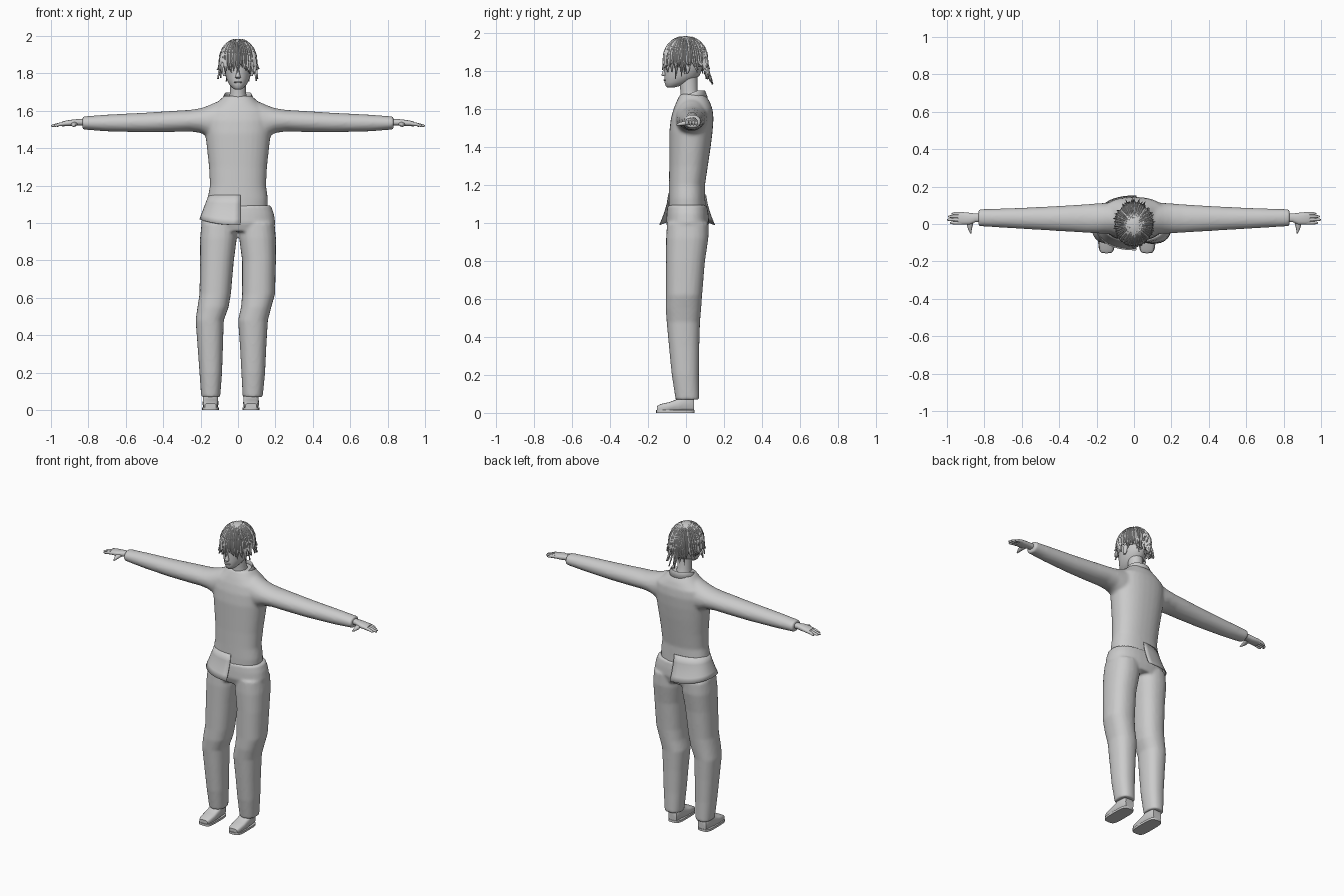
import bpy, bmesh, math, random
from math import sin, cos, pi, radians
from mathutils import Vector

if "Cube" in bpy.data.objects:
    bpy.data.objects.remove(bpy.data.objects["Cube"])

random.seed(4)
grey = bpy.data.materials.new("plain grey")
grey.diffuse_color = (0.6, 0.6, 0.6, 1)
grey.use_nodes = True
grey.node_tree.nodes["Principled BSDF"].inputs["Base Color"].default_value = grey.diffuse_color
AXES = {'z': (2, 0, 1), 'x': (0, 1, 2), 'y': (1, 0, 2)}


def add_loft(bm, sections, axis='z', n=24, power=2.0):
    """Closed loft of rings; a section is (position, a0, a1, b0, b1)."""
    ip, ia, ib = AXES[axis]
    rings = []
    for p, a0, a1, b0, b1 in sections:
        ring = []
        for i in range(n):
            c, s = cos(2 * pi * i / n), sin(2 * pi * i / n)
            co = [0, 0, 0]
            co[ip] = p
            co[ia] = (a0 + a1) / 2 + (a1 - a0) / 2 * math.copysign(abs(c) ** (2 / power), c)
            co[ib] = (b0 + b1) / 2 + (b1 - b0) / 2 * math.copysign(abs(s) ** (2 / power), s)
            ring.append(bm.verts.new(co))
        rings.append(ring)
    skin(bm, rings, True)
    bm.faces.new(rings[0])
    bm.faces.new(rings[-1])


def skin(bm, rings, closed):
    n = len(rings[0])
    for r, q in zip(rings, rings[1:]):
        for i in range(n if closed else n - 1):
            j = (i + 1) % n
            bm.faces.new((r[i], r[j], q[j], q[i]))


def mirrored(sections):
    return [(-p, *rest) for p, *rest in sections]


def finish(name, bm, angle=50, voxel=0, smooth=0, thick=0):
    bmesh.ops.recalc_face_normals(bm, faces=bm.faces)
    me = bpy.data.meshes.new(name)
    bm.to_mesh(me)
    bm.free()
    ob = bpy.data.objects.new(name, me)
    bpy.context.collection.objects.link(ob)
    me.materials.append(grey)
    bpy.ops.object.select_all(action='DESELECT')
    ob.select_set(True)
    bpy.context.view_layer.objects.active = ob
    bpy.ops.object.shade_smooth_by_angle(angle=radians(angle))
    if voxel:
        m = ob.modifiers.new("blend", 'REMESH')
        m.mode, m.voxel_size, m.use_smooth_shade = 'VOXEL', voxel, True
        s = ob.modifiers.new("soften", 'SMOOTH')
        s.factor, s.iterations = 0.5, smooth
    if thick:
        m = ob.modifiers.new("thickness", 'SOLIDIFY')
        m.thickness = thick
    return ob


# Shirt: torso and sleeves blended into one surface
bm = bmesh.new()
add_loft(bm, [(1.07, -.165, .158, -.092, .105), (1.13, -.163, .16, -.092, .102),
              (1.2, -.15, .15, -.09, .1), (1.3, -.155, .155, -.088, .115),
              (1.4, -.166, .166, -.088, .13), (1.48, -.175, .175, -.088, .14),
              (1.55, -.18, .18, -.08, .145), (1.6, -.17, .17, -.066, .14),
              (1.64, -.115, .115, -.05, .125), (1.68, -.075, .075, -.03, .1)], n=32, power=2.3)
sleeve = [(.06, 1.46, 1.655), (.11, 1.45, 1.65), (.16, 1.46, 1.628), (.2, 1.482, 1.614), (.26, 1.49, 1.605),
          (.35, 1.487, 1.6), (.5, 1.485, 1.59), (.7, 1.49, 1.58), (.832, 1.5, 1.57)]
sleeve = [(x, -.012 - .05 * (1 - x / .832), .08 + .045 * (1 - x / .832) ** 1.5, a, b) for x, a, b in sleeve]
for s in (sleeve, mirrored(sleeve)):
    add_loft(bm, s, 'x')
finish("shirt", bm, voxel=.009, smooth=6)

# Trousers: hips and two uneven legs blended together
bm = bmesh.new()
add_loft(bm, [(.955, -.18, .18, -.09, .11), (1.0, -.198, .2, -.105, .122), (1.05, -.185, .192, -.102, .118),
              (1.095, -.165, .176, -.097, .11)], n=32, power=2.4)
depth = {.07: (-.055, .07), .2: (-.075, .068), .35: (-.09, .07), .48: (-.102, .074), .55: (-.107, .08),
         .62: (-.105, .085), .8: (-.105, .1), .92: (-.105, .118), 1.0: (-.1, .118)}
left = [(.025, .132), (.018, .145), (.01, .152), (0, .16), (.016, .178), (.022, .198), (.022, .203),
        (.006, .203), (.005, .195)]
right = [(-.197, -.095), (-.206, -.085), (-.217, -.08), (-.227, -.076), (-.217, -.05), (-.206, -.038),
         (-.203, -.022), (-.203, -.006), (-.195, -.005)]
for leg in (left, right):
    add_loft(bm, [(z, *x, *y) for (z, y), x in zip(depth.items(), leg)], power=2.3)
finish("trousers", bm, voxel=.009, smooth=4)

# Untucked shirt tail on one side, flaring from the waist
bm = bmesh.new()
rings = []
for t in (0, .3, .6, .8, 1):
    ring = []
    for i in range(25):
        a = radians(-90 - 180 * i / 24)
        c, s = cos(a), sin(a)
        rx = .163 + .047 * t
        ry = .1 + .047 * t ** 1.5
        hem = .99 + .03 * c * c
        ring.append(bm.verts.new((.012 + rx * math.copysign(abs(c) ** .85, c) * 1.04,
                                  .006 + ry * math.copysign(abs(s) ** .85, s), 1.15 + (hem - 1.15) * t)))
    rings.append(ring)
skin(bm, rings, False)
finish("shirt_tail", bm, thick=.004)

# Folded collar with two pointed tips
bm = bmesh.new()
for side in (1, -1):
    inner, fold, edge = [], [], []
    for i in range(13):
        t = i / 12                                   # 0 at the front, 1 at the back
        a = radians(-68 + 158 * t)
        up = 1.648 + .05 * min(1, t * 1.7) ** .8
        tip = max(0, 1 - t * 4)
        for row, rx, ry, z in ((inner, .058, .055, up - .03), (fold, .072, .068, up),
                               (edge, .09, .082, up - .035 - .008 * tip)):
            row.append(bm.verts.new((side * rx * cos(a), .032 + ry * sin(a) - .008 * tip, z)))
    skin(bm, [inner, fold, edge], False)
bmesh.ops.remove_doubles(bm, verts=bm.verts, dist=.0005)
finish("collar", bm, thick=.005)

# Head and neck
bm = bmesh.new()
add_loft(bm, [(1.62, -.06, .06, -.035, .09), (1.66, -.048, .048, -.03, .075), (1.7, -.043, .043, -.03, .06),
              (1.78, -.045, .045, -.04, .06)])
finish("neck", bm)
bm = bmesh.new()
add_loft(bm, [(1.715, -.018, .018, -.1, -.06), (1.722, -.03, .03, -.107, -.03), (1.742, -.048, .048, -.113, .02),
              (1.775, -.064, .064, -.114, .07), (1.82, -.073, .073, -.114, .09), (1.88, -.08, .08, -.115, .1),
              (1.93, -.07, .07, -.1, .09), (1.96, -.04, .04, -.06, .06)])
for x in (-.073, .073):                              # ears
    add_loft(bm, [(1.785, x - .006, x + .006, -.008, .008), (1.8, x - .01, x + .01, -.012, .018),
                  (1.83, x - .012, x + .012, -.012, .024), (1.842, x - .006, x + .006, 0, .015)], n=10)
add_loft(bm, [(1.774, -.012, .012, -.122, -.1), (1.78, -.015, .015, -.131, -.1),
              (1.8, -.009, .009, -.123, -.1), (1.83, -.006, .006, -.117, -.1)], n=10)   # nose
add_loft(bm, [(1.748, -.015, .015, -.116, -.1), (1.753, -.021, .021, -.119, -.1),
              (1.758, -.015, .015, -.116, -.1)], n=10)                                  # lips
finish("head", bm)

# Hair: cap plus tapered locks that follow it and then hang
CENTRE, RX, RY, RZ = Vector((0, -.003, 1.868)), .097, .113, .113
bm = bmesh.new()
bmesh.ops.create_uvsphere(bm, u_segments=28, v_segments=16, radius=1)
bmesh.ops.delete(bm, geom=[v for v in bm.verts if v.co.z < -.15 - .4 * (v.co.y + .3) or
                           (v.co.z < .25 and v.co.y < -.55)], context='VERTS')
for v in bm.verts:
    v.co = CENTRE + Vector((v.co.x * RX, v.co.y * RY, v.co.z * RZ))
finish("hair_cap", bm, thick=-.004)


def add_lock(bm, az, start, end_z, width, flare, sweep):
    rows = []
    for k in range(8):
        t = k / 7
        phi = start + (pi / 2 - start) * min(1, t / .55)
        a = az + sweep * t * t
        drop = max(0, (t - .55) / .45)
        z = CENTRE.z + RZ * cos(phi) - (CENTRE.z - end_z) * drop
        w = width * (min(1, .35 + t * 1.6) if t < .6 else (1 - t) / .4 + .02)
        row = []
        for off, lift in ((-w, .0), (0, .007), (w, .0)):
            r = sin(phi) * (1.0 + flare * drop * drop)
            b = a + off / .1
            x, y = (RX + lift) * r * cos(b), (RY + lift) * r * sin(b)
            row.append(bm.verts.new((x, CENTRE.y + y, z + lift * cos(phi))))
        rows.append(row)
    skin(bm, rows, False)


bm = bmesh.new()
rnd = random.uniform
for layer in range(2):
    for i in range(30):
        az = 2 * pi * (i + .5 * layer) / 30
        front = max(0, -sin(az))
        end = rnd(1.785, 1.83) + .01 * front
        add_lock(bm, az + rnd(-.05, .05), rnd(.25, .5), end, rnd(.011, .016), rnd(-.02, .14) * (1 - .7 * front),
                 rnd(-.12, .2))
for az in (-25, -10, 190, 208):                      # long wisps beside the face
    add_lock(bm, radians(az), .5, rnd(1.75, 1.78), .012, rnd(-.05, .1), 0)
for i in range(10):                                  # nape locks
    add_lock(bm, radians(58 + 7 * i), .4, rnd(1.73, 1.78), .013, rnd(.05, .26), rnd(-.1, .1))
finish("hair_locks", bm, thick=.003)

# Hands: palm, four fingers and a thumb
palm = [(.81, .012, .056, 1.522, 1.556), (.85, .01, .056, 1.522, 1.556), (.88, -.004, .06, 1.518, 1.554),
        (.92, -.004, .064, 1.518, 1.548), (.94, 0, .062, 1.517, 1.542)]
for m, name in ((1, "left_hand"), (-1, "right_hand")):
    bm = bmesh.new()
    add_loft(bm, palm if m > 0 else mirrored(palm), 'x', 16, 2.4)
    for y, tip in ((.006, .985), (.023, 1.0), (.04, .994), (.055, .975)):
        f = [(.92, y - .009, y + .009, 1.522, 1.544), (.955, y - .009, y + .009, 1.518, 1.537),
             (tip - .01, y - .007, y + .007, 1.514, 1.529), (tip, y - .003, y + .003, 1.516, 1.523)]
        add_loft(bm, f if m > 0 else mirrored(f), 'x', 10)
    thumb = [(.02, .855, .89, 1.518, 1.545), (-.01, .863, .893, 1.514, 1.538), (-.035, .868, .884, 1.512, 1.53),
             (-.05, .869, .876, 1.514, 1.522)]
    add_loft(bm, [(y, *sorted((m * a, m * b)), c, d) for y, a, b, c, d in thumb], 'y', 10)
    finish(name, bm)

# Shoes: flat soled, low at the toe, with a sole edge
for name, cx in (("left_shoe", .07), ("right_shoe", -.147)):
    bm = bmesh.new()
    add_loft(bm, [(y, cx - w, cx + w, .008, h) for y, w, h in
                  ((-.152, .03, .036), (-.135, .038, .046), (-.09, .042, .056), (-.04, .042, .075),
                   (-.01, .04, .1), (.03, .036, .1), (.042, .03, .08))], 'y', 16, 3.5)
    finish(name, bm, 35)
    bm = bmesh.new()
    add_loft(bm, [(z, cx - .045, cx + .045, -.157, .046) for z in (0, .014)], n=24, power=4)
    finish(name + "_sole", bm, 35)
